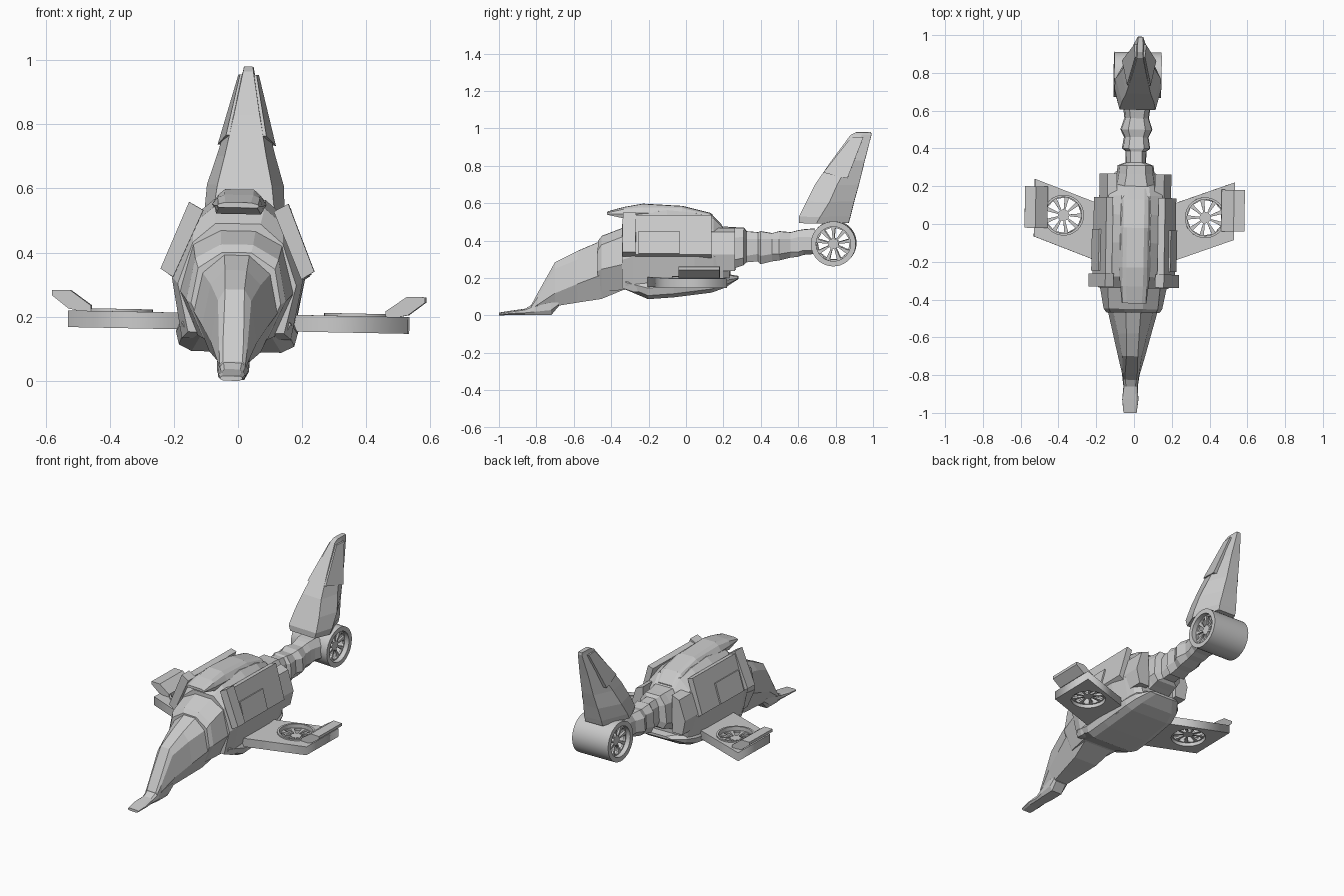
import bpy, bmesh, math
from mathutils import Matrix, Vector

# The whole craft sits with a slight yaw and roll
POSE = Matrix.Translation((-0.003, 0, 0)) @ Matrix.Rotation(-0.018, 4, 'Z') @ Matrix.Rotation(0.02, 4, 'Y')


def finish(name, mesh, mirror=False):
    ob = bpy.data.objects.new(name, mesh)
    bpy.context.collection.objects.link(ob)
    ob.matrix_world = POSE
    if mirror:
        ob.modifiers.new("Mirror", 'MIRROR')
    return ob


def loft(name, rings, mirror=False):
    """Skin a list of equal-length vertex rings and cap the ends."""
    bm = bmesh.new()
    vs = [[bm.verts.new(p) for p in r] for r in rings]
    n = len(vs[0])
    for a, b in zip(vs, vs[1:]):
        for i in range(n):
            j = (i + 1) % n
            bm.faces.new((a[i], a[j], b[j], b[i]))
    bm.faces.new(vs[0])
    bm.faces.new(vs[-1])
    bmesh.ops.recalc_face_normals(bm, faces=bm.faces)
    me = bpy.data.meshes.new(name)
    bm.to_mesh(me)
    bm.free()
    return finish(name, me, mirror)


def hull(name, rows):
    """Rows: y, then z and half width of bottom, waist, shoulder, top."""
    rings = []
    for y, *v in rows:
        half = [(v[i + 1], y, v[i]) for i in range(0, 8, 2)]
        rings.append(half + [(-x, yy, z) for x, yy, z in reversed(half)])
    return loft(name, rings)


def prism(name, profile, y0, y1, skew=0.0):
    """Extrude an x-z profile along y, mirrored to both sides."""
    return loft(name, [[(x, y + skew * x, z) for x, z in profile] for y in (y0, y1)], True)


def circle(r, n=32, c=(0, 0)):
    return [(c[0] + r * math.cos(math.tau * i / n), c[1] + r * math.sin(math.tau * i / n)) for i in range(n)]


def sheet(name, loops, half, matrix, mirror=False):
    """Thick flat plate from an outline plus hole outlines."""
    cu = bpy.data.curves.new(name, 'CURVE')
    cu.dimensions, cu.fill_mode, cu.extrude = '2D', 'BOTH', half
    for loop in loops:
        s = cu.splines.new('POLY')
        s.points.add(len(loop) - 1)
        for p, (x, y) in zip(s.points, loop):
            p.co = (x, y, 0, 1)
        s.use_cyclic_u = True
    tmp = bpy.data.objects.new("tmp", cu)
    bpy.context.collection.objects.link(tmp)
    dg = bpy.context.evaluated_depsgraph_get()
    me = bpy.data.meshes.new_from_object(tmp.evaluated_get(dg))
    bpy.data.objects.remove(tmp)
    me.transform(matrix)
    me.name = name
    return finish(name, me, mirror)


def fan_loops(r, blades=9):
    loops = [circle(r)]
    for k in range(blades):
        a = math.tau * k / blades
        loops.append([(r * q * math.cos(a + d), r * q * math.sin(a + d))
                      for q, d in ((.3, -.2), (.92, -.23), (.92, .23), (.3, .2))])
    return loops


# Beak
hull("beak", [
    (-1.0, .0, .025, .005, .035, .01, .035, .015, .028),
    (-.93, .004, .03, .012, .043, .02, .042, .026, .03),
    (-.86, .004, .03, .015, .038, .03, .035, .036, .025),
    (-.81, .003, .035, .02, .045, .05, .042, .065, .03),
    (-.72, .003, .035, .03, .05, .07, .05, .09, .04),
    (-.68, .05, .035, .06, .05, .07, .05, .09, .04)])

# Nose cone
hull("nose", [
    (-.825, .03, .03, .035, .04, .05, .04, .06, .03),
    (-.79, .035, .035, .06, .048, .1, .044, .125, .032),
    (-.70, .05, .04, .12, .072, .25, .052, .285, .03),
    (-.58, .07, .06, .17, .102, .3, .078, .345, .034),
    (-.45, .09, .08, .22, .135, .34, .11, .4, .04),
    (-.33, .14, .1, .27, .16, .38, .13, .45, .05)])

# Raised collar behind the nose
hull("nose_collar", [
    (-.47, .14, .09, .24, .14, .35, .12, .40, .045),
    (-.45, .13, .1, .25, .155, .38, .13, .425, .05),
    (-.32, .14, .12, .28, .18, .43, .14, .475, .055)])

# Main body
hull("body", [
    (-.34, .15, .15, .30, .185, .43, .14, .49, .07),
    (-.28, .13, .17, .32, .205, .49, .14, .54, .08),
    (-.1, .12, .17, .32, .205, .51, .145, .565, .08),
    (.05, .13, .17, .32, .205, .5, .145, .55, .08),
    (.15, .15, .16, .32, .19, .46, .14, .52, .075),
    (.2, .17, .15, .30, .175, .42, .13, .47, .07),
    (.235, .2, .12, .27, .14, .33, .12, .38, .07)])

# Crest along the back with a visor over the nose
hull("crest", [
    (-.42, .54, .06, .545, .065, .55, .062, .556, .04),
    (-.33, .52, .07, .545, .075, .57, .066, .58, .045),
    (-.23, .53, .07, .55, .085, .58, .065, .597, .045),
    (-.02, .53, .07, .55, .085, .575, .065, .585, .045),
    (.13, .49, .07, .515, .085, .54, .065, .548, .045),
    (.19, .43, .06, .45, .08, .475, .06, .485, .045)])

# Belly skid
hull("belly", [
    (-.32, .14, .11, .16, .16, .18, .17, .2, .15),
    (-.2, .09, .14, .11, .18, .15, .19, .2, .17),
    (-.06, .1, .14, .12, .18, .16, .19, .2, .17),
    (.14, .125, .13, .145, .17, .18, .18, .2, .16),
    (.21, .15, .11, .165, .15, .19, .16, .22, .14),
    (.28, .195, .06, .198, .1, .202, .1, .21, .06)])

# Side armour
prism("shoulder_plate", [(.12, .53), (.155, .54), (.218, .33), (.19, .31)], -.27, .14)
prism("side_panel", [(.17, .45), (.19, .455), (.226, .335), (.2, .325)], -.25, -.03)
prism("front_flange", [(.11, .53), (.155, .555), (.24, .345), (.20, .32)], -.335, -.265)
prism("rear_pod", [(.1, .47), (.15, .45), (.19, .33), (.17, .24), (.1, .24)], .13, .265)

# Wings with ducted fans
HOLE = (.375, .04)
sheet("wing", [[(.15, .09), (.53, .23), (.53, -.075), (.15, -.215)], circle(.1, 32, HOLE)],
      .026, Matrix.Translation((0, 0, .183)), True)
sheet("wing_fan", fan_loops(.101), .006, Matrix.Translation((*HOLE, .185)), True)
sheet("wing_fan_rim", [circle(.108), circle(.096)], .012, Matrix.Translation((*HOLE, .205)), True)
prism("winglet", [(.46, .2), (.53, .215), (.582, .255), (.582, .272), (.525, .272), (.46, .226)], -.03, .19)

# Segmented tail boom
hull("tail_boom", [
    (.2, .23, .08, .28, .11, .42, .1, .475, .06),
    (.265, .255, .07, .3, .1, .42, .09, .47, .05),
    (.31, .27, .07, .31, .095, .42, .085, .468, .05),
    (.325, .285, .04, .32, .055, .41, .05, .45, .03),
    (.385, .29, .04, .33, .055, .41, .05, .445, .03),
    (.40, .275, .05, .32, .075, .41, .07, .45, .04),
    (.46, .29, .045, .33, .065, .41, .06, .44, .035),
    (.50, .295, .05, .33, .085, .41, .08, .45, .045),
    (.56, .31, .045, .34, .065, .41, .06, .445, .035),
    (.60, .315, .05, .34, .07, .42, .065, .455, .04),
    (.63, .325, .05, .35, .075, .42, .07, .46, .045),
    (.69, .33, .06, .35, .09, .42, .085, .465, .05)])

# Tail rotor drum, axis across the craft
ACROSS = Matrix.Translation((0, .79, .385)) @ Matrix.Rotation(math.pi / 2, 4, 'Y')
sheet("tail_drum", [circle(.12, 40), circle(.092, 40)], .125, ACROSS)
sheet("tail_fan", fan_loops(.094), .006, Matrix.Translation((.09, 0, 0)) @ ACROSS, True)

# Tail fin: z, front y, front half width, middle y, middle half width, back y, back half width
rings = []
for z, yf, wf, ym, wm, yb, wb in [
        (.495, .605, .085, .70, .122, .87, .06),
        (.53, .605, .095, .72, .125, .88, .06),
        (.61, .645, .085, .77, .12, .90, .05),
        (.70, .69, .065, .81, .092, .925, .04),
        (.83, .78, .04, .88, .055, .957, .03),
        (.965, .88, .016, .94, .018, .992, .014),
        (.98, .91, .014, .95, .015, .99, .012)]:
    half = [(wf, yf, z), (wm, ym, z), (wb, yb, z)]
    rings.append(half + [(-x, y, zz) for x, y, zz in reversed(half)])
loft("tail_fin", rings)

# Raised panel on each upper flank of the fin
panel = [(.735, .765, .055), (.865, .735, .083), (.95, .955, .024), (.885, .955, .018)]
loft("fin_panel", [[(w + o, y, z) for y, z, w in panel] for o in (-.02, .008)], True)
